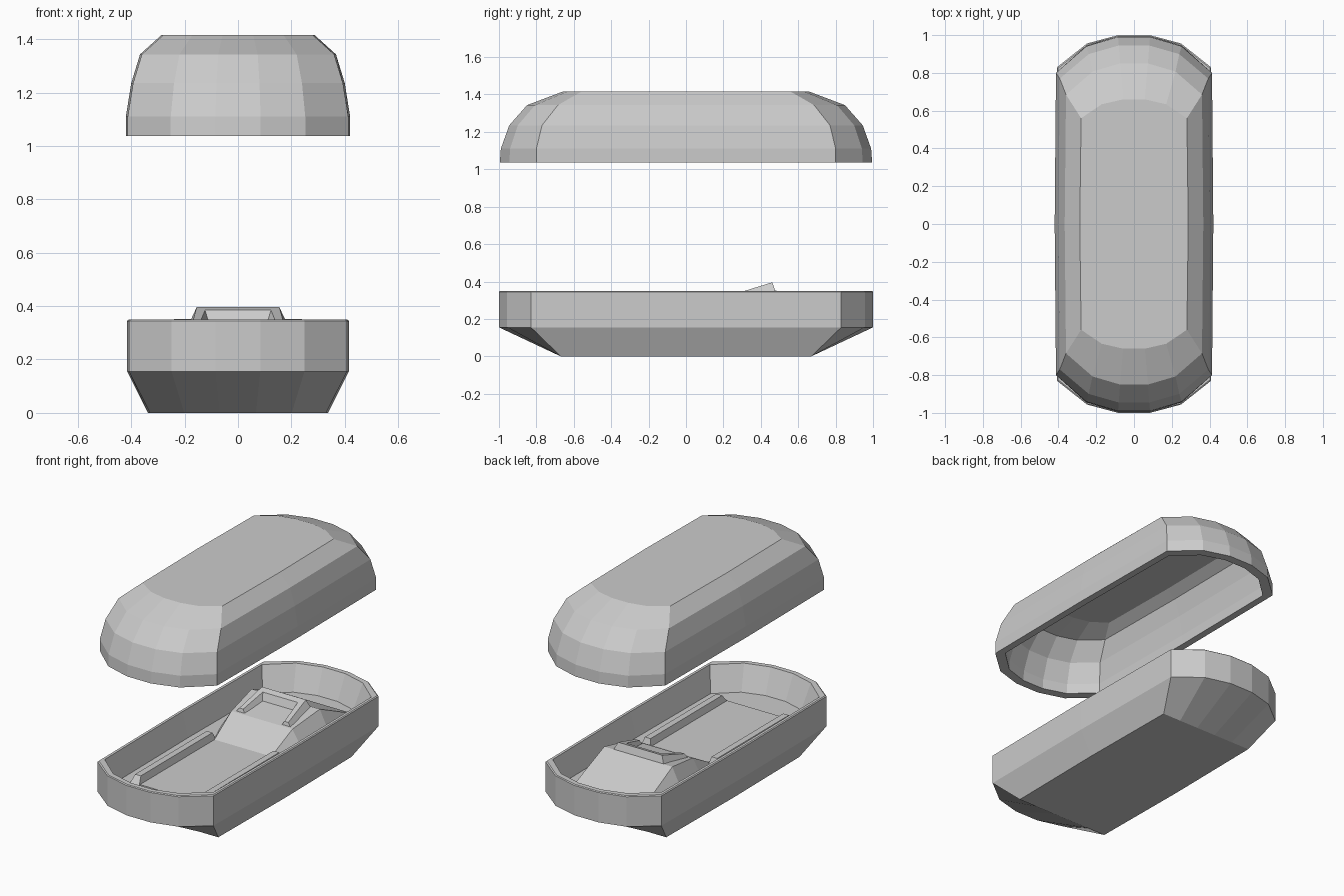
import bpy, bmesh
from mathutils import Vector

if "Cube" in bpy.data.objects:
    bpy.data.objects.remove(bpy.data.objects["Cube"])


def loft(name, rings, cap=True, closed=False):
    """Skin a list of equal-length closed point rings into one object."""
    bm = bmesh.new()
    loops = [[bm.verts.new(p) for p in r] for r in rings]
    pairs = list(zip(loops, loops[1:]))
    if closed:
        pairs.append((loops[-1], loops[0]))
    for a, b in pairs:
        n = len(a)
        for i in range(n):
            bm.faces.new((a[i], a[(i + 1) % n], b[(i + 1) % n], b[i]))
    if cap:
        bm.faces.new(loops[0][::-1])
        bm.faces.new(loops[-1])
    bmesh.ops.recalc_face_normals(bm, faces=bm.faces)
    me = bpy.data.meshes.new(name)
    bm.to_mesh(me)
    bm.free()
    ob = bpy.data.objects.new(name, me)
    bpy.context.collection.objects.link(ob)
    return ob


def pod_ring(w, c, l, z):
    """Straight-sided outline with faceted round ends: half width, corner y, end y."""
    q = [(w, c), (w * .61, c + (l - c) * .74), (w * .205, l)]
    pts = [(w + .007, 0)] + q + [(-x, y) for x, y in q[::-1]]
    pts += [(-w - .007, 0)] + [(-x, -y) for x, y in q] + [(x, -y) for x, y in q[::-1]]
    return [Vector((x, y, z)) for x, y in pts]


# Tub: tapered underside, upright wall, thin rim, sloping inside wall and floor
loft("tub", [pod_ring(*r) for r in [
    (.33, .67, .67, 0), (.408, .83, 1.0, .155), (.408, .83, 1.0, .345),
    (.402, .825, .995, .35), (.385, .79, .965, .35), (.345, .74, .90, .195)]])

# Lid: domed outer shell joined to an inset inner shell
outer = [(.413, .80, .995, 1.037), (.413, .80, .99, 1.11), (.393, .77, .945, 1.235),
         (.36, .685, .85, 1.343), (.28, .56, .66, 1.415)]
inner = [(w - .045, c - .04, l - .055, z) for w, c, l, z in outer[:1]]
inner += [(w - .045, c - .04, l - .055, z - .01) for w, c, l, z in outer[1:4]]
inner += [(.25, .53, .62, 1.375)]
loft("lid", [pod_ring(*r) for r in inner[::-1] + outer])

# Backrest: wedge rising from the floor to the head and falling behind it
wedge = [(.04, .20, .22, .20), (.24, .215, .29, .31), (.48, .24, .32, .352), (.79, .25, .28, .21)]
loft("backrest", [[(-b, y, .19), (b, y, .19), (t, y, z), (-t, y, z)] for y, t, b, z in wedge])

# Mattress between the rails
loft("mattress", [[(-.21, y, .19), (.21, y, .19), (.2, y, .205), (-.2, y, .205)]
                  for y in (-.70, .06)])


# Headrest: tilted U-shaped rim, open to the front
def u_ring(o, i, front, back, inside, z_of):
    pts = [(-o, front), (-i, front), (-i * .85, inside), (i * .85, inside),
           (i, front), (o, front), (o * .9, back), (-o * .9, back)]
    return [(x, y, z_of(y)) for x, y in pts]


loft("headrest", [
    u_ring(.20, .125, .25, .48, .40, lambda y: .30 + (y - .25) * .18),
    u_ring(.172, .145, .26, .462, .425, lambda y: .396 - (.462 - y) * .31)])

# Arm rails: long bars with bevelled edges and ends
for side, s in (("left", -1), ("right", 1)):
    rings = []
    for z, w, y0, y1 in ((.19, .035, -.71, .07), (.245, .02, -.67, .05)):
        x = s * .235
        rings.append([(x - w, y0, z), (x + w, y0, z), (x + w, y1, z), (x - w, y1, z)])
    loft(side + "_rail", rings)
